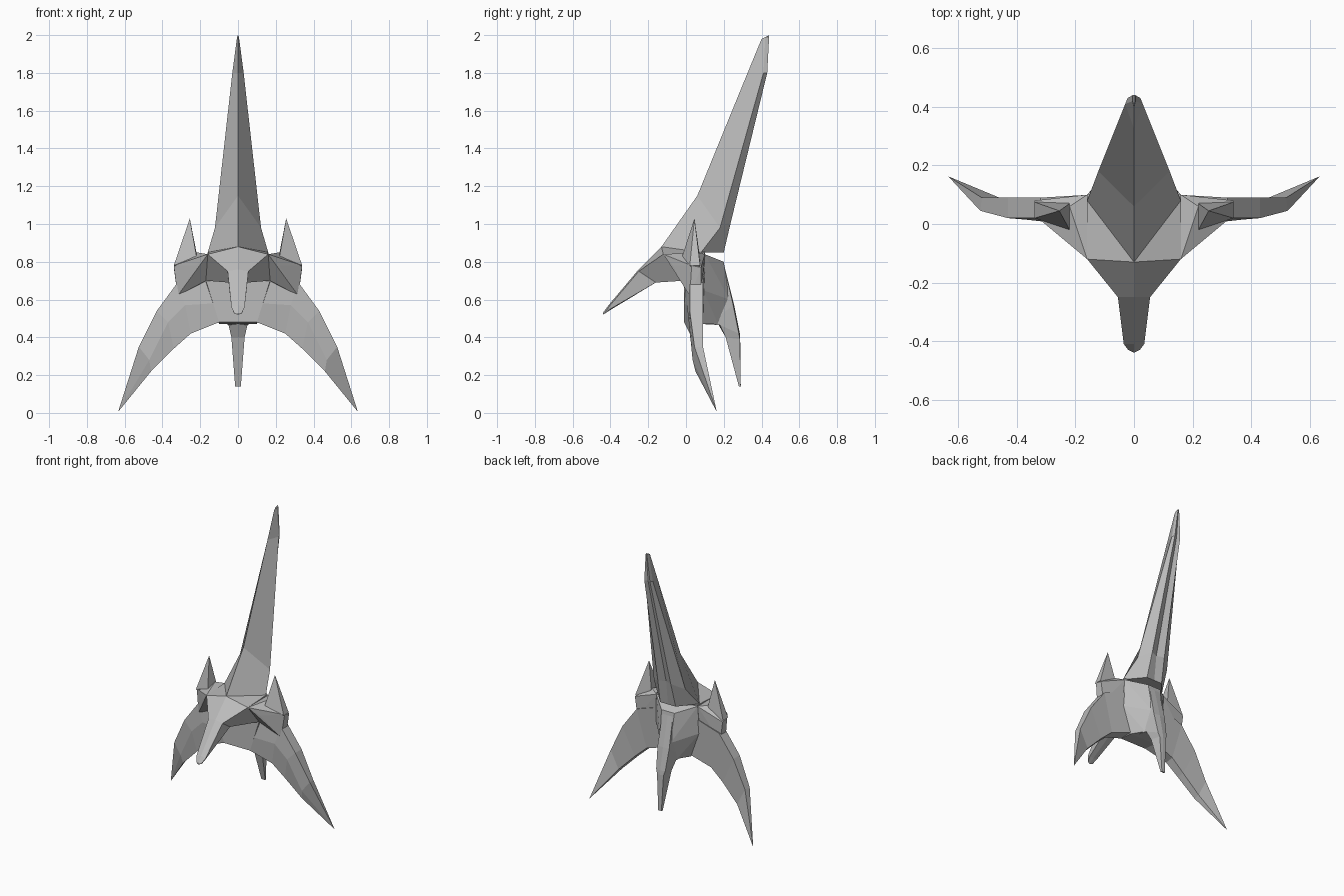
import bpy
import bmesh

old = bpy.data.objects.get("Cube")
if old:
    bpy.data.objects.remove(old, do_unlink=True)

# Single plain hull colour
GREY = (0.5, 0.5, 0.5, 1.0)
hull_grey = bpy.data.materials.new("hull_grey")
hull_grey.use_nodes = True
hull_grey.diffuse_color = GREY
hull_grey.node_tree.nodes["Principled BSDF"].inputs["Base Color"].default_value = GREY


def finish(name, bm):
    """Turn a one-sided mesh into a mirrored, flat shaded part."""
    bmesh.ops.remove_doubles(bm, verts=bm.verts, dist=0.0005)
    # Mirror to the right side, then weld along the centre line
    geom = bm.verts[:] + bm.edges[:] + bm.faces[:]
    copy = bmesh.ops.duplicate(bm, geom=geom)["geom"]
    for vert in copy:
        if isinstance(vert, bmesh.types.BMVert):
            vert.co.x = -vert.co.x
    bmesh.ops.remove_doubles(bm, verts=bm.verts, dist=0.0005)
    bmesh.ops.recalc_face_normals(bm, faces=bm.faces)
    mesh = bpy.data.meshes.new(name)
    bm.to_mesh(mesh)
    bm.free()
    mesh.materials.append(hull_grey)
    part = bpy.data.objects.new(name, mesh)
    bpy.context.collection.objects.link(part)
    return part


def loft(name, rows, closed=False):
    """Skin a part between rows of points; open rows start and end at x = 0."""
    bm = bmesh.new()
    grid = [[bm.verts.new(point) for point in row] for row in rows]
    count = len(rows[0])
    for upper, lower in zip(grid, grid[1:]):
        for i in range(count if closed else count - 1):
            j = (i + 1) % count
            bm.faces.new((upper[i], upper[j], lower[j], lower[i]))
    # Close both ends
    bm.faces.new(grid[0])
    bm.faces.new(grid[-1])
    return finish(name, bm)


def faceted_block(name, points, whole=False):
    """Wrap points in a convex block; a whole block spans the centre line."""
    bm = bmesh.new()
    for x, y, z in points:
        bm.verts.new((x, y, z))
        if whole:
            bm.verts.new((-x, y, z))
    result = bmesh.ops.convex_hull(bm, input=bm.verts)
    inside = {v for v in result["geom_interior"] if isinstance(v, bmesh.types.BMVert)}
    bmesh.ops.delete(bm, geom=list(inside), context="VERTS")
    if whole:
        cut = bm.verts[:] + bm.edges[:] + bm.faces[:]
        bmesh.ops.bisect_plane(bm, geom=cut, plane_co=(0, 0, 0),
                               plane_no=(1, 0, 0), clear_inner=True)
    return finish(name, bm)


# Tall swept spire: front ridge, side edge, rear edge, rear groove
loft("spire", [
    [(0, .4, 1.98), (.005, .42, 1.99), (.005, .44, 1.99), (0, .44, 2)],
    [(0, .326, 1.8), (.03, .41, 1.8), (.022, .43, 1.8), (0, .42, 1.8)],
    [(0, .06, 1.15), (.122, .18, .98), (.05, .24, 1.02), (0, .22, 1.02)],
    [(0, -.13, .88), (.16, .08, .85), (.06, .2, .85), (0, .2, .85)],
])

# Hood with drooping nose: top centre, top edge, lower edge, lower centre
loft("nose_hood", [
    [(0, -.44, .53), (.02, -.43, .53), (.02, -.43, .525), (0, -.44, .52)],
    [(0, -.41, .57), (.035, -.41, .56), (.03, -.4, .55), (0, -.4, .545)],
    [(0, -.25, .76), (.055, -.25, .75), (.05, -.16, .69), (0, -.16, .69)],
    [(0, -.13, .88), (.16, -.12, .84), (.17, -.01, .7), (0, -.01, .7)],
    [(0, .1, .9), (.16, .1, .85), (.17, .08, .72), (0, .1, .7)],
])

# Central body between the wings
faceted_block("torso", [
    (.17, -.01, .7), (.1, -.01, .48), (.16, .1, .84), (.05, .2, .8),
    (.04, .23, .6), (.05, .17, .47), (.1, .09, .47), (.17, .09, .65),
], whole=True)

# Rear keel: front centre, front edge, rear edge, rear centre
loft("rear_keel", [
    [(0, .1, .75), (.06, .12, .75), (.04, .2, .79), (0, .2, .79)],
    [(0, .09, .47), (.06, .12, .47), (.045, .25, .57), (0, .255, .57)],
    [(0, .17, .47), (.05, .18, .465), (.035, .28, .42), (0, .285, .42)],
    [(0, .21, .4), (.035, .21, .4), (.025, .285, .39), (0, .287, .39)],
    [(0, .28, .14), (.015, .28, .14), (.012, .29, .14), (0, .29, .14)],
])

# Curved wings: front top, front ridge, front base, rear base, rear top
TIP = (.635, .163, .005)
loft("wings", [
    [(.15, 0, .7), (.13, -.01, .58), (.1, -.01, .48), (.1, .09, .48), (.15, .1, .75)],
    [(.32, .02, .69), (.28, .005, .57), (.25, .02, .42), (.25, .08, .43), (.32, .09, .69)],
    [(.43, .02, .54), (.37, .015, .48), (.34, .03, .34), (.34, .08, .35), (.43, .09, .54)],
    [(.525, .045, .35), (.47, .035, .28), (.46, .05, .22), (.46, .09, .23), (.52, .09, .35)],
    [TIP] * 5,
], closed=True)

# Shoulders joining the hood to the fins
faceted_block("shoulders", [
    (.16, -.12, .84), (.16, .1, .84), (.17, -.01, .7), (.22, -.07, .78),
    (.22, .06, .85), (.34, .03, .78), (.34, .08, .77), (.32, .02, .62),
    (.32, .08, .63), (.17, .09, .68),
])

# Pointed fins standing on the shoulders
faceted_block("shoulder_fins", [
    (.255, .045, 1.03), (.22, -.02, .83), (.22, .07, .85), (.34, .02, .78),
    (.34, .075, .78), (.25, .08, .72),
])
